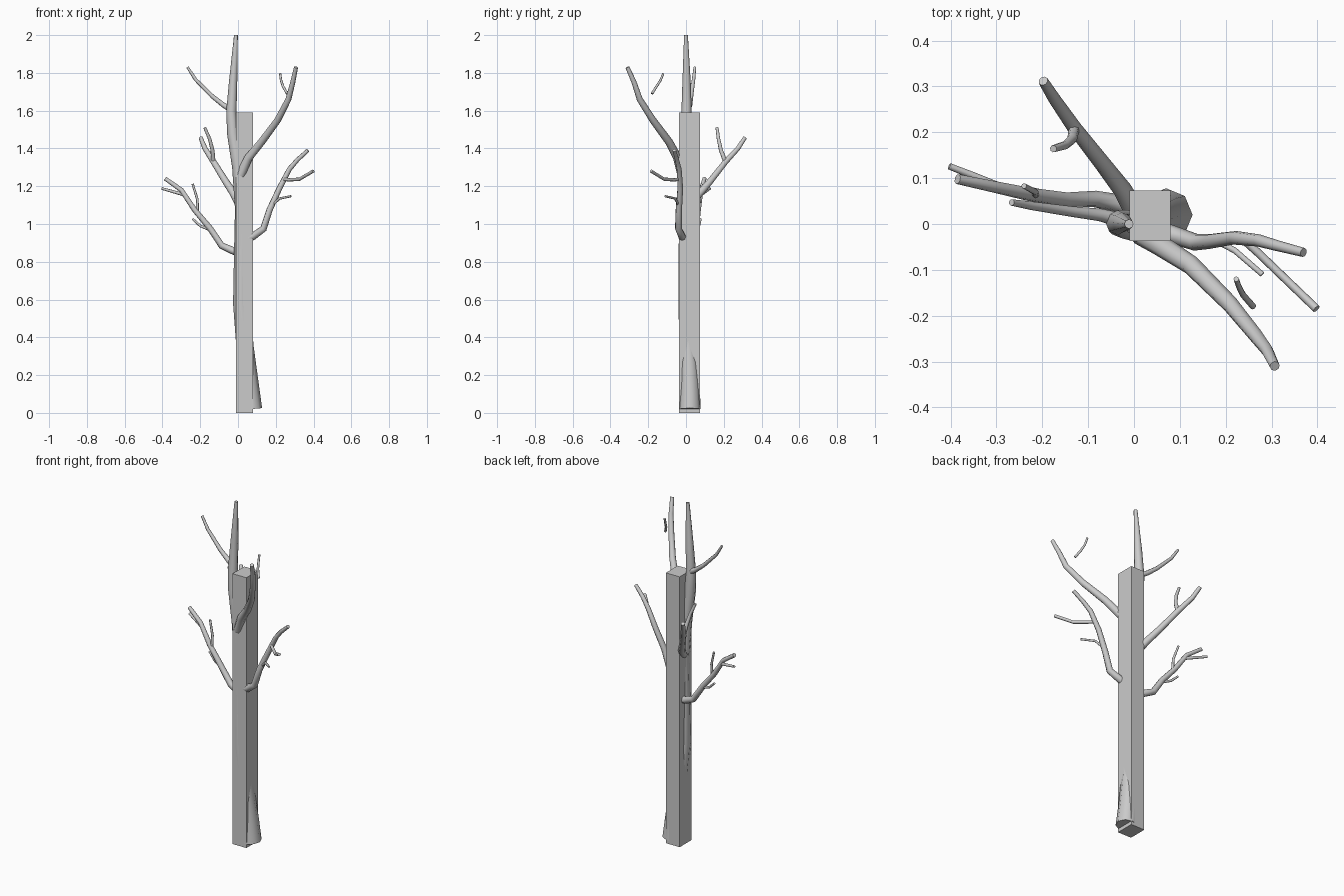
import bpy
import math


def limb(name, pts, r0=None, r1=None):
    """Tapered eight-sided tube through pts; each point is x, y, z and optionally radius."""
    cu = bpy.data.curves.new(name, 'CURVE')
    cu.dimensions = '3D'
    cu.bevel_depth = 1.0
    cu.bevel_resolution = 2
    cu.use_fill_caps = True
    sp = cu.splines.new('POLY')
    sp.points.add(len(pts) - 1)
    for i, p in enumerate(pts):
        t = i / (len(pts) - 1)
        sp.points[i].co = (p[0], p[1], p[2], 1)
        sp.points[i].radius = p[3] if len(p) > 3 else r0 + (r1 - r0) * t
    ob = bpy.data.objects.new(name, cu)
    bpy.context.collection.objects.link(ob)
    bpy.ops.object.select_all(action='DESELECT')
    ob.select_set(True)
    bpy.context.view_layer.objects.active = ob
    bpy.ops.object.convert(target='MESH')
    bpy.ops.object.shade_smooth_by_angle(angle=math.radians(50))
    return bpy.context.object


# square post standing around the trunk
bpy.ops.mesh.primitive_cube_add(size=1, location=(0.035, 0.018, 0.795))
post = bpy.context.object
post.name = "square_post"
post.scale = (0.09, 0.11, 1.59)

# leaning trunk with flared foot
limb("trunk", [(0.07, 0.02, 0.02, 0.058), (0.058, 0.02, 0.15, 0.052),
               (0.037, 0.012, 0.35, 0.046), (0.018, 0.003, 0.58, 0.044),
               (0.018, 0, 0.85, 0.039), (0.02, 0, 1.08, 0.036),
               (0.003, -0.005, 1.3, 0.034), (-0.027, 0, 1.48, 0.031),
               (-0.035, 0.003, 1.6, 0.027), (-0.026, 0.003, 1.75, 0.022),
               (-0.011, 0, 2.0, 0.010)])

# main branches
limb("upper_right_branch", [(0.015, -0.02, 1.26), (0.055, -0.045, 1.35),
     (0.125, -0.09, 1.435), (0.21, -0.175, 1.55), (0.267, -0.245, 1.66),
     (0.29, -0.275, 1.75), (0.307, -0.31, 1.83)], 0.026, 0.011)
limb("lower_right_branch", [(0.03, -0.01, 0.915), (0.08, -0.022, 0.935),
     (0.135, -0.04, 0.975), (0.167, -0.038, 1.075), (0.22, -0.03, 1.19),
     (0.272, -0.036, 1.29), (0.315, -0.048, 1.34), (0.37, -0.062, 1.39)], 0.022, 0.010)
limb("lower_left_branch", [(0.01, 0.02, 0.845), (-0.03, 0.045, 0.86),
     (-0.087, 0.055, 0.886), (-0.15, 0.053, 0.98), (-0.23, 0.065, 1.075),
     (-0.3, 0.08, 1.18), (-0.385, 0.098, 1.24)], 0.022, 0.011)
limb("back_left_branch", [(0.005, 0.02, 1.11), (-0.025, 0.075, 1.165),
     (-0.065, 0.127, 1.225), (-0.13, 0.21, 1.33), (-0.175, 0.275, 1.4),
     (-0.198, 0.312, 1.457)], 0.023, 0.011)
limb("upper_left_branch", [(-0.035, 0.01, 1.605), (-0.075, 0.02, 1.628),
     (-0.135, 0.027, 1.675), (-0.225, 0.04, 1.765), (-0.267, 0.047, 1.83)], 0.016, 0.007)

# side twigs: name, start radius, end radius, path
twigs = [
    ("upper_right_twig", 0.007, 0.006,
     [(0.26, -0.18, 1.69), (0.238, -0.155, 1.73), (0.228, -0.135, 1.76), (0.223, -0.12, 1.797)]),
    ("lower_right_outer_twig", 0.009, 0.009,
     [(0.24, -0.035, 1.237), (0.27, -0.062, 1.234), (0.325, -0.115, 1.237), (0.398, -0.185, 1.28)]),
    ("lower_right_inner_twig", 0.007, 0.006,
     [(0.177, -0.035, 1.095), (0.22, -0.058, 1.135), (0.28, -0.11, 1.147)]),
    ("lower_left_outer_twig", 0.009, 0.007,
     [(-0.285, 0.078, 1.155), (-0.35, 0.105, 1.173), (-0.403, 0.126, 1.188)]),
    ("lower_left_middle_twig", 0.008, 0.006,
     [(-0.215, 0.063, 1.06), (-0.215, 0.07, 1.13), (-0.24, 0.083, 1.212)]),
    ("lower_left_inner_twig", 0.008, 0.006,
     [(-0.15, 0.053, 0.97), (-0.2, 0.068, 0.99), (-0.24, 0.078, 1.027)]),
    ("back_left_twig", 0.012, 0.008,
     [(-0.13, 0.21, 1.325), (-0.135, 0.185, 1.39), (-0.15, 0.172, 1.45), (-0.176, 0.164, 1.51)]),
]
for name, r0, r1, path in twigs:
    limb(name, path, r0, r1)
